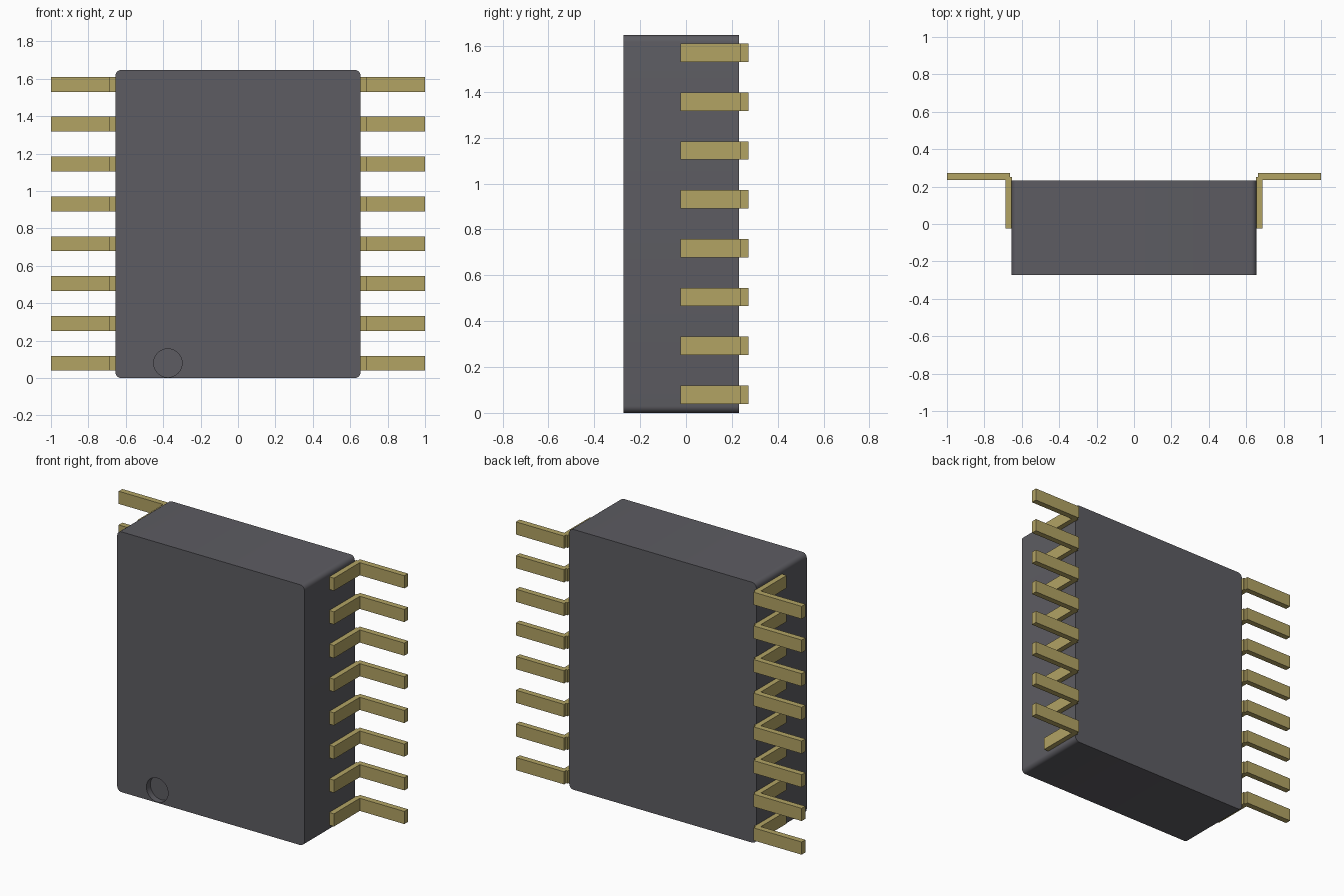
import bpy
import bmesh
from math import radians
from mathutils import Matrix, Vector

cube = bpy.data.objects.get("Cube")
if cube:
    bpy.data.objects.remove(cube, do_unlink=True)


def material(name, rgb):
    m = bpy.data.materials.new(name)
    m.use_nodes = True
    m.diffuse_color = (*rgb, 1)
    m.node_tree.nodes["Principled BSDF"].inputs["Base Color"].default_value = (*rgb, 1)
    return m


dark = material("dark grey resin", (0.109, 0.107, 0.122))
gold = material("dull gold metal", (0.445, 0.366, 0.127))


def make_object(name, bm, mat):
    mesh = bpy.data.meshes.new(name)
    bm.to_mesh(mesh)
    bm.free()
    mesh.materials.append(mat)
    ob = bpy.data.objects.new(name, mesh)
    bpy.context.collection.objects.link(ob)
    return ob


def add_box(bm, low, high):
    low, high = Vector(low), Vector(high)
    mat = Matrix.Translation((low + high) / 2) @ Matrix.Diagonal((*(high - low), 1))
    return bmesh.ops.create_cube(bm, size=1, matrix=mat)["verts"]


HALF, FRONT, BACK, TOP = 0.655, -0.272, 0.232, 1.647

# Body block with the four front-to-back edges rounded
bm = bmesh.new()
add_box(bm, (-HALF, FRONT, 0), (HALF, BACK, TOP))
long_edges = [e for e in bm.edges if abs(e.verts[0].co.y - e.verts[1].co.y) > 0.1]
bmesh.ops.bevel(bm, geom=long_edges, offset=0.03, segments=6, profile=0.5, affect='EDGES')
body = make_object("body", bm, dark)

# Round marker dimple cut into the front
bm = bmesh.new()
bmesh.ops.create_cone(bm, cap_ends=True, segments=48, radius1=0.076, radius2=0.076, depth=0.08,
                      matrix=Matrix.Translation((-0.375, FRONT, 0.08)) @ Matrix.Rotation(radians(90), 4, 'X'))
cutter = make_object("dimple_cutter", bm, dark)
cutter.hide_render = True
cut = body.modifiers.new("dimple", 'BOOLEAN')
cut.operation, cut.solver, cut.object = 'DIFFERENCE', 'EXACT', cutter
bpy.context.view_layer.objects.active = body
body.select_set(True)
bpy.ops.object.modifier_apply(modifier=cut.name)
bpy.data.objects.remove(cutter, do_unlink=True)
bpy.ops.object.shade_smooth_by_angle(angle=radians(30))

# Bent pins in a row down each side
for side, label in ((1, "left"), (-1, "right")):
    for i in range(8):
        z = 0.079 + i * 0.213
        bm = bmesh.new()
        add_box(bm, (0.652, -0.023, z - 0.04), (0.688, 0.252, z + 0.04))
        add_box(bm, (0.663, 0.235, z - 0.04), (1.0, 0.272, z + 0.04))
        if side < 0:
            bmesh.ops.scale(bm, vec=(-1, 1, 1), verts=bm.verts)
            bmesh.ops.reverse_faces(bm, faces=bm.faces)
        make_object(f"{label}_pin_{i + 1}", bm, gold)
